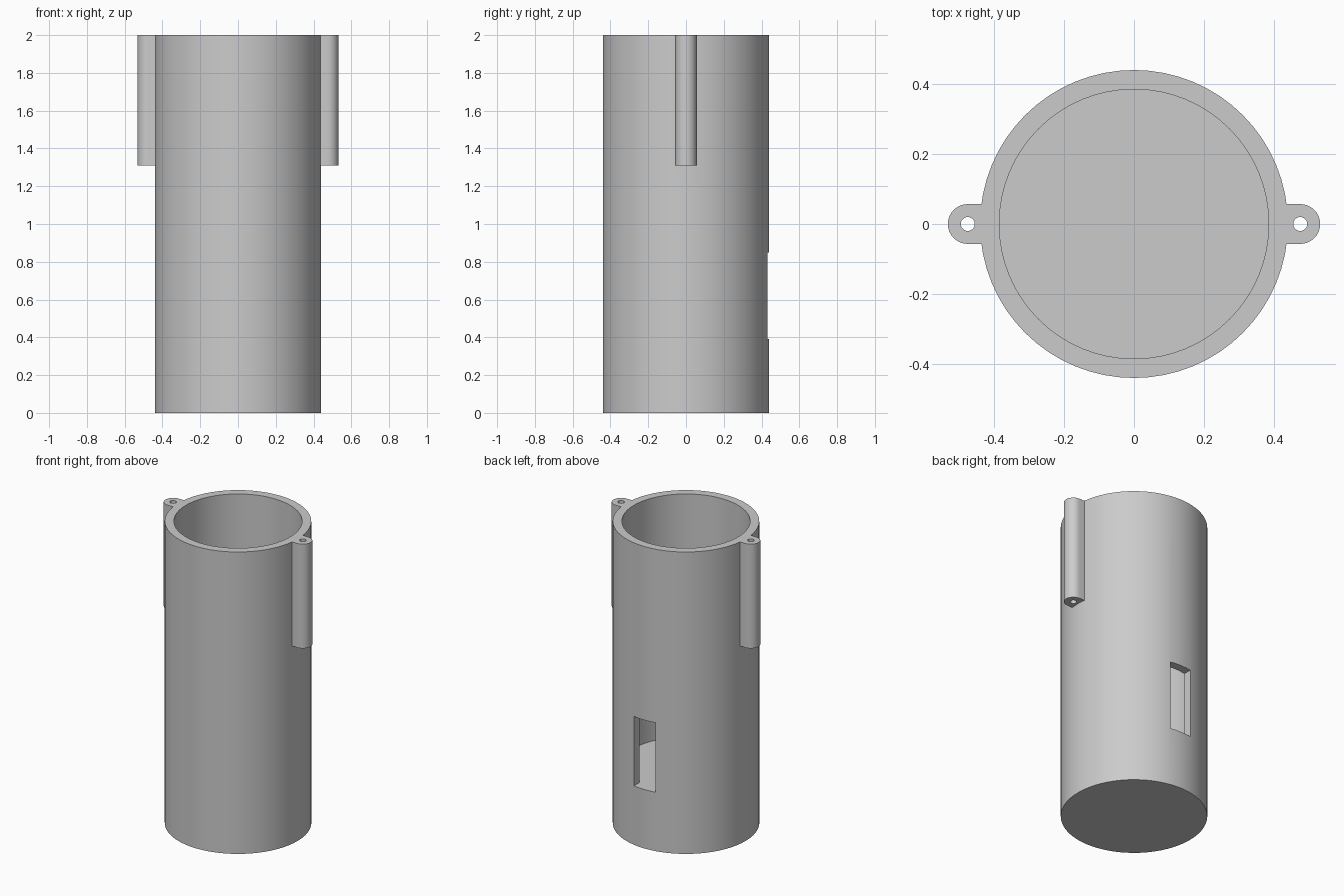
import bpy
import bmesh
import math

cube = bpy.data.objects.get("Cube")
if cube:
    bpy.data.objects.remove(cube, do_unlink=True)

HEIGHT, OUTER, BORE, FLOOR = 2.0, 0.44, 0.385, 0.39
LUG_X, LUG_R, LUG_Z, HOLE_R = 0.475, 0.057, 1.31, 0.02
WINDOW_HALF, WINDOW_TOP = 0.078, 0.85

grey = bpy.data.materials.new("plain grey")
grey.use_nodes = True
colour = (0.6, 0.6, 0.6, 1)
grey.diffuse_color = colour
grey.node_tree.nodes["Principled BSDF"].inputs["Base Color"].default_value = colour


def circle(radius, count, cx=0):
    return [(cx + radius * math.cos(math.tau * i / count),
             radius * math.sin(math.tau * i / count)) for i in range(count)]


def prism(name, outline, bottom, top):
    """Extrude a counter-clockwise outline upward into a closed solid."""
    bm = bmesh.new()
    base = bm.faces.new([bm.verts.new((x, y, bottom)) for x, y in outline])
    new = bmesh.ops.extrude_face_region(bm, geom=[base])["geom"]
    for v in new:
        if isinstance(v, bmesh.types.BMVert):
            v.co.z = top
    bmesh.ops.recalc_face_normals(bm, faces=bm.faces)
    mesh = bpy.data.meshes.new(name)
    bm.to_mesh(mesh)
    bm.free()
    mesh.materials.append(grey)
    obj = bpy.data.objects.new(name, mesh)
    bpy.context.collection.objects.link(obj)
    return obj


def combine(target, tool, operation):
    """Apply a boolean and discard the helper solid."""
    tool.hide_render = True
    mod = target.modifiers.new(operation, "BOOLEAN")
    mod.operation, mod.solver, mod.object = operation, "EXACT", tool
    bpy.context.view_layer.objects.active = target
    bpy.ops.object.modifier_apply(modifier=mod.name)
    bpy.data.objects.remove(tool, do_unlink=True)


# Cylindrical housing
housing = prism("housing", circle(OUTER, 64), 0, HEIGHT)

# Round-ended screw lugs on both sides
for side in (-1, 1):
    outline = [(side * 0.41, -side * LUG_R)]
    for i in range(17):
        a = -math.pi / 2 + math.pi * i / 16
        outline.append((side * (LUG_X + LUG_R * math.cos(a)),
                        side * LUG_R * math.sin(a)))
    outline.append((side * 0.41, side * LUG_R))
    combine(housing, prism("lug", outline, LUG_Z, HEIGHT), "UNION")
    hole = circle(HOLE_R, 20, side * LUG_X)
    combine(housing, prism("hole_cutter", hole, LUG_Z - 0.1, HEIGHT + 0.1), "DIFFERENCE")

# Deep bore above the solid base
combine(housing, prism("bore_cutter", circle(BORE, 64), FLOOR, HEIGHT + 0.1), "DIFFERENCE")

# Rear window, level with the bore floor
w = WINDOW_HALF
rect = [(-w, 0.2), (w, 0.2), (w, 0.6), (-w, 0.6)]
combine(housing, prism("window_cutter", rect, FLOOR, WINDOW_TOP), "DIFFERENCE")

# Smooth curved walls with crisp edges
bpy.ops.object.select_all(action="DESELECT")
housing.select_set(True)
bpy.context.view_layer.objects.active = housing
bpy.ops.object.shade_smooth_by_angle(angle=math.radians(30))
